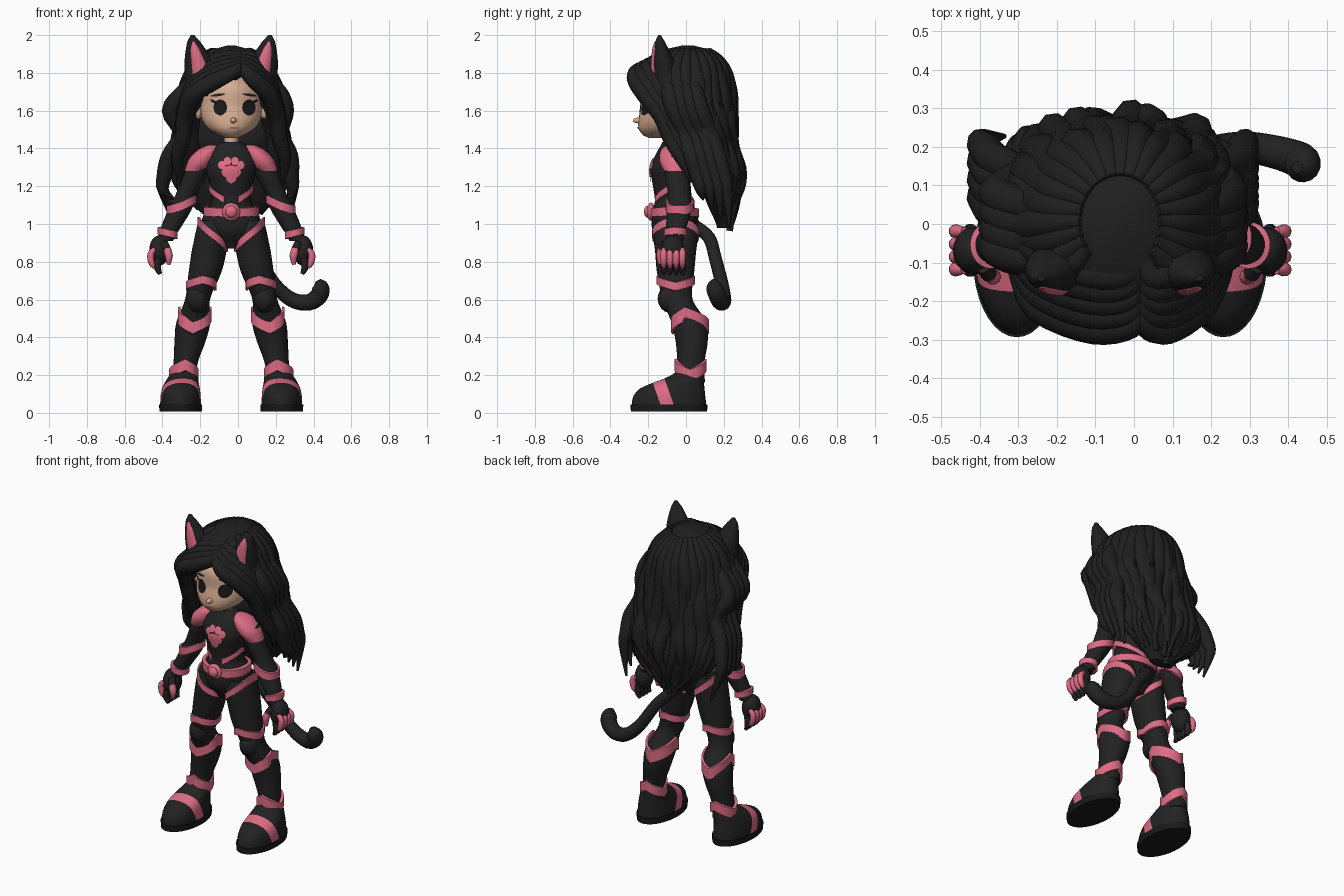
import bpy, bmesh, math, random
from mathutils import Vector
from mathutils.bvhtree import BVHTree

random.seed(4)
if "Cube" in bpy.data.objects:
    bpy.data.objects.remove(bpy.data.objects["Cube"])
BODY_X = -0.036  # the tail shifts the body off centre


def material(name, r, g, b):
    m = bpy.data.materials.new(name)
    m.use_nodes = True
    m.diffuse_color = (r, g, b, 1)
    bsdf = m.node_tree.nodes["Principled BSDF"]
    bsdf.inputs["Base Color"].default_value = (r, g, b, 1)
    bsdf.inputs["Roughness"].default_value = 0.8
    return m


BLACK = material("suit black", 0.016, 0.016, 0.016)
HAIR = material("hair black", 0.014, 0.014, 0.014)
SOLE = material("sole black", 0.010, 0.010, 0.010)
PINK = material("pink", 0.72, 0.15, 0.23)
SKIN = material("skin", 0.68, 0.42, 0.29)
LIP = material("lip brown", 0.4, 0.17, 0.12)


def make(name, bm, *mats):
    bmesh.ops.recalc_face_normals(bm, faces=bm.faces)
    me = bpy.data.meshes.new(name)
    bm.to_mesh(me)
    bm.free()
    ob = bpy.data.objects.new(name, me)
    bpy.context.collection.objects.link(ob)
    ob.location.x = BODY_X
    for m in mats:
        me.materials.append(m)
    bpy.ops.object.select_all(action="DESELECT")
    ob.select_set(True)
    bpy.context.view_layer.objects.active = ob
    bpy.ops.object.shade_smooth_by_angle(angle=math.radians(45))
    return ob


def spline(rows, i, u):
    """Smooth interpolation between rows i and i + 1."""
    a, b, c, d = (rows[min(max(i + k, 0), len(rows) - 1)] for k in (-1, 0, 1, 2))
    return [q + 0.5 * u * (r - p + u * (2*p - 5*q + 4*r - s + u * (3*(q - r) + s - p)))
            for p, q, r, s in zip(a, b, c, d)]


def section(st, z):
    """Centre and radii of a part at height z; stations run downwards."""
    z = min(max(z, st[-1][0]), st[0][0])
    i = next(k for k in range(len(st) - 1) if z >= st[k + 1][0])
    return spline([s[1:] for s in st], i, (st[i][0] - z) / (st[i][0] - st[i + 1][0]))


def skin_rings(bm, rings, cap=True):
    vs = [[bm.verts.new(p) for p in r] for r in rings]
    n = len(vs[0])
    for a, b in zip(vs, vs[1:]):
        for i in range(n):
            bm.faces.new((a[i], a[(i + 1) % n], b[(i + 1) % n], b[i]))
    if cap:
        bm.faces.new(vs[0])
        bm.faces.new(vs[-1])


def point(st, z, a, s=1.0):
    cx, cy, rx, ry = section(st, z)
    return Vector((cx + rx * s * math.cos(a), cy + ry * s * math.sin(a), z))


def loft(name, st, mat, rings=24, n=28, shape=None):
    bm = bmesh.new()
    top, low = st[0][0], st[-1][0]
    skin_rings(bm, [[point(st, top + (low - top) * k / rings, math.tau * i / n)
                     for i in range(n)] for k in range(rings + 1)])
    if shape:
        for v in bm.verts:
            v.co = shape(v.co)
    return make(name, bm, mat)


def band(name, st, z, h, tilt=0, dip=0, s=1.07, mat=PINK, n=36, gap=0):
    """Raised ring; tilt slopes it across x, dip points it at the front and back."""
    bm = bmesh.new()
    rings = []
    for i in range(n + 1):
        a = -math.pi / 2 + gap + (math.tau - 2 * gap) * i / n
        off = tilt * math.cos(a) + dip * abs(math.asin(math.sin(a))) / (math.pi / 2)
        rings.append([point(st, z + off, a, k) + Vector((0, 0, e * h / 2))
                      for e, k in ((-1, .93), (-.9, s), (.9, s), (1, .93))])
    skin_rings(bm, rings, gap > 0)
    bmesh.ops.remove_doubles(bm, verts=bm.verts, dist=1e-5)
    return make(name, bm, mat)


def tube(name, pts, mat, n=10, steps=5):
    """Smooth tube through (x, y, z, radius) points."""
    rows = [spline(pts, i, u / steps) for i in range(len(pts) - 1) for u in range(steps)] + [pts[-1]]
    cs = [Vector(r[:3]) for r in rows]
    side, rings = Vector((0.3, 1, 0.2)), []
    for k, c in enumerate(cs):
        t = (cs[min(k + 1, len(cs) - 1)] - cs[max(k - 1, 0)]).normalized()
        side = (side - t * side.dot(t)).normalized()
        up = t.cross(side)
        r = max(rows[k][3], 0.002)
        rings.append([c + r * (side * math.cos(math.tau * i / n) + up * math.sin(math.tau * i / n))
                      for i in range(n)])
    bm = bmesh.new()
    skin_rings(bm, rings)
    return make(name, bm, mat)


def ball(name, c, r, mat):
    bm = bmesh.new()
    bmesh.ops.create_uvsphere(bm, u_segments=20, v_segments=12, radius=1)
    for v in bm.verts:
        v.co = Vector(c) + Vector(p * q for p, q in zip(v.co, r))
    return make(name, bm, mat)


def decal(name, target, x, z, rx, rz, mat, lift=0.005, turn=0):
    """Thin oval laid on the front of a part."""
    me = target.data
    tree = BVHTree.FromPolygons([v.co for v in me.vertices], [p.vertices for p in me.polygons])
    bm = bmesh.new()
    rings = []
    for k in (1, .7, .4, .1):
        ring = []
        for i in range(18):
            a = math.tau * i / 18
            p, q = rx * k * math.cos(a), rz * k * math.sin(a)
            px, pz = x + p * math.cos(turn) - q * math.sin(turn), z + p * math.sin(turn) + q * math.cos(turn)
            hit = tree.ray_cast(Vector((px, -1, pz)), Vector((0, 1, 0)))[0]
            ring.append((px, (hit.y if hit else -0.15) - lift, pz))
        rings.append(ring)
    skin_rings(bm, rings)
    return make(name, bm, mat)


# Head and face, turned slightly to its left
head = loft("head", [(1.8, 0, -.08, .08, .1), (1.72, 0, -.08, .15, .155), (1.62, 0, -.09, .163, .15),
                     (1.55, 0, -.1, .155, .152), (1.5, 0, -.115, .12, .135),
                     (1.468, 0, -.14, .065, .085), (1.455, 0, -.15, .03, .045)], SKIN)
loft("neck", [(1.52, 0, -.07, .038, .045), (1.36, 0, -.07, .038, .045)], SKIN, 4)
ball("nose", (.012, -.25, 1.548), (.016, .032, .015), SKIN)
decal("mouth", head, .014, 1.508, .028, .006, LIP)
for s, side in ((1, "left"), (-1, "right")):
    ball(side + "_ear", (s * .175, -.1, 1.6), (.024, .03, .045), SKIN)
    decal(side + "_eye", head, .018 + s * .076, 1.617, .036, .042, SOLE)
    decal(side + "_lash", head, .016 + s * .106, 1.647, .024, .007, SOLE, .006, s * .5)
    decal(side + "_brow", head, .014 + s * .085, 1.683, .04, .007, HAIR, .005, -s * .15)

# Torso, belt and chest emblem
TORSO = [(1.435, 0, -.07, .055, .055), (1.39, 0, -.07, .12, .08), (1.3, 0, -.08, .135, .108),
         (1.2, 0, -.075, .112, .1), (1.12, 0, -.065, .105, .1), (1.04, 0, -.06, .15, .122),
         (.96, 0, -.055, .15, .12), (.87, 0, -.05, .05, .07)]
torso = loft("torso", TORSO, BLACK, 32)
band("belt", TORSO, 1.07, .05, 0, -.012, 1.1)
band("waist_stripe", TORSO, 1.195, .036, 0, -.085, 1.06, gap=.35)
for k, (r, m) in enumerate(((.048, PINK), (.036, BLACK), (.032, PINK))):
    ball("buckle_%d" % k, (0, -.185 - .008 * k, 1.065), (r, .022, r), m)
decal("paw_pad", torso, 0, 1.275, .052, .035, PINK, .007)
decal("paw_heel", torso, 0, 1.245, .03, .03, PINK, .008)
for x, z in ((-.05, 1.312), (-.02, 1.333), (.02, 1.333), (.05, 1.312)):
    decal("paw_toe", torso, x, z, .02, .022, PINK, .007)

for s, side in ((1, "left"), (-1, "right")):
    def mirrored(st):
        return [(z, s * x, y, rx, ry) for z, x, y, rx, ry in st]

    # Arms
    arm = mirrored([(1.4, .13, -.06, .03, .04), (1.36, .155, -.06, .06, .06), (1.26, .19, -.05, .062, .062),
                    (1.15, .24, -.035, .056, .06), (1.08, .27, -.035, .062, .066),
                    (.99, .315, -.05, .054, .055), (.91, .35, -.06, .042, .044)])
    loft(side + "_arm", arm, BLACK)
    loft(side + "_shoulder_pad", mirrored([(1.418, .1, -.065, .025, .035), (1.4, .118, -.065, .052, .065),
                                           (1.35, .15, -.065, .07, .077), (1.31, .172, -.06, .066, .074),
                                           (1.28, .192, -.055, .055, .062)]), PINK, 12)
    band(side + "_elbow_band", arm, 1.105, .05, -s * .03, -.01, 1.12)
    band(side + "_wrist_band", arm, .952, .04, s * .012, 0, 1.22)
    ball(side + "_palm", (s * .38, -.07, .86), (.054, .062, .08), BLACK)
    for k in range(4):
        y = -.118 + .033 * k
        tube(side + "_finger", [(s * .405, y, .868, .012), (s * .426, y, .84, .018),
                                (s * .422, y, .795, .017), (s * .405, y, .768, .009)], PINK)
        tube(side + "_fingertip", [(s * .385, y, .82, .018), (s * .39, y, .77, .019),
                                   (s * .375, y, .735, .010)], BLACK)
    tube(side + "_thumb", [(s * .355, -.11, .9, .02), (s * .34, -.13, .865, .022)], BLACK)
    tube(side + "_thumb_tip", [(s * .34, -.13, .87, .02), (s * .33, -.137, .83, .021),
                               (s * .332, -.135, .785, .010)], PINK)

    # Legs
    leg = mirrored([(1.02, .1, -.055, .075, .105), (.95, .1, -.055, .09, .118), (.85, .118, -.055, .092, .108),
                    (.74, .14, -.055, .086, .098), (.6, .178, -.045, .066, .08), (.48, .2, .015, .09, .093),
                    (.38, .218, .03, .082, .085), (.26, .242, .025, .064, .072), (.16, .255, .02, .068, .08)])
    loft(side + "_leg", leg, BLACK, 36)
    band(side + "_hip_stripe", leg, .945, .046, s * .07, 0, 1.05)
    band(side + "_thigh_band", leg, .67, .046, 0, .035, 1.1)
    ball(side + "_knee_pad", (s * .178, -.075, .605), (.06, .075, .078), BLACK)
    band(side + "_calf_band", leg, .525, .078, 0, -.07, 1.08)
    band(side + "_ankle_band", leg, .2, .066, 0, .055, 1.18)

    # Boots with a pink strap cut across the instep
    boot = mirrored([(.22, .25, .02, .062, .07), (.185, .256, -.005, .08, .1), (.16, .262, -.04, .09, .135),
                     (.13, .266, -.072, .1, .17), (.09, .268, -.088, .106, .19), (.035, .268, -.09, .108, .198)])
    foot = loft(side + "_boot", boot, BLACK, 14, 36)
    bm = bmesh.new()
    bm.from_mesh(foot.data)
    for y in (-.155, -.085):
        bmesh.ops.bisect_plane(bm, geom=bm.verts[:] + bm.edges[:] + bm.faces[:],
                               plane_co=(0, y, .1), plane_no=(0, 1, .35))
    for f in bm.faces:
        c = f.calc_center_median()
        f.material_index = int(-.155 < c.y + .35 * (c.z - .1) < -.085)
    bm.to_mesh(foot.data)
    bm.free()
    foot.data.materials.append(PINK)
    loft(side + "_sole", mirrored([(.045, .268, -.09, .114, .204), (.008, .268, -.09, .112, .202)]), SOLE, 2, 36)

    # Cat ears with pink lining
    ear = [(2.0, .205, -.14, .01, .008), (1.97, .199, -.138, .032, .024), (1.92, .186, -.13, .055, .042),
           (1.86, .17, -.12, .077, .058), (1.77, .155, -.11, .09, .066)]
    loft(side + "_cat_ear", mirrored(ear), HAIR, 14)
    loft(side + "_cat_ear_lining", mirrored([(z - .035, x - .006, y - .02, rx * .7, ry * .8)
                                             for z, x, y, rx, ry in ear]), PINK, 14)

# Tail
tube("tail", [(0, .03, 1.0, .034), (.04, .12, .93, .034), (.14, .155, .82, .034), (.23, .19, .68, .036),
              (.32, .2, .6, .04), (.41, .185, .585, .044), (.468, .165, .625, .047),
              (.472, .15, .67, .043), (.46, .147, .702, .015)], BLACK, 16)

# Hair mass, hollowed where the face sits
MASS = [(1.945, 0, .01, .02, .03), (1.93, 0, .005, .09, .11), (1.89, 0, -.005, .15, .18),
        (1.82, 0, -.015, .208, .238), (1.72, 0, -.01, .245, .25),
        (1.6, 0, .02, .27, .22), (1.5, 0, .07, .275, .17), (1.4, 0, .105, .29, .14), (1.3, 0, .155, .3, .125),
        (1.2, 0, .18, .28, .105), (1.1, 0, .19, .2, .075), (.98, 0, .2, .08, .035)]


def hollow(c):
    if c.z < 1.78 - .6 * abs(c.x - .05) and abs(c.x) < .21:
        c.y = max(c.y, -.04)
    return c


loft("hair_mass", MASS, HAIR, 44, 48, hollow)

# Wavy locks flowing from the crown over the sides and back
COUNT = 21
for k in range(COUNT):
    t = 2 * k / (COUNT - 1) - 1
    end = .955 + .17 * abs(t) + random.uniform(-.01, .05)
    phase, pts = random.uniform(0, 6), []
    for j in range(14):
        f = j / 13
        z = 1.918 + (end - 1.918) * f ** 1.15
        a = math.pi / 2 - t * 2.15 + .14 * f * math.sin(10 * f + phase)
        p = point(MASS, z, a, .89 + .06 * f + .08 * f * math.sin(14 * f + phase))
        pts.append((*p, .006 + .052 * math.sin(math.pi * min(f * 1.1 + .03, .97)) ** .6))
    tube("hair_lock_%d" % k, pts, HAIR, 8, 3)

# Front curtains swept from the parting, plus long side curls
for s in (1, -1):
    reach = .12 if s > 0 else -.07
    for k in range(5):
        b = .035 * k
        tube("fringe_lock", [(.05, -.22 + 1.5 * b, 1.845 + .45 * b, .02),
                             (.05 + s * .02, -.262 + b, 1.815 + .5 * b, .034),
                             (reach, -.268 + b, 1.765 + .7 * b, .045), (s * .2, -.215 + b, 1.685 + .6 * b, .048),
                             (s * (.245 + .1 * b), -.13 + b, 1.57, .045), (s * .255, -.085 + b, 1.46, .042),
                             (s * .285, -.02 + b, 1.34, .034), (s * .27, .03 + b, 1.22, .005)], HAIR, 10, 4)
    for k in range(4):
        g, d = (.035 if s < 0 else .0), .046 * k
        tube("side_curl", [(s * .18, -.1 + d, 1.8, .015), (s * .25, -.09 + d, 1.7, .045),
                           (s * (.285 + g), -.06 + d, 1.6, .048), (s * .26, -.01 + d, 1.48, .046),
                           (s * (.31 + g * .5), .03 + d, 1.36, .045), (s * (.318 + g), .06 + d, 1.26, .042),
                           (s * (.325 + g), .08 + d, 1.18, .03), (s * .3, .09 + d, 1.13 - d, .006)], HAIR, 10, 4)
